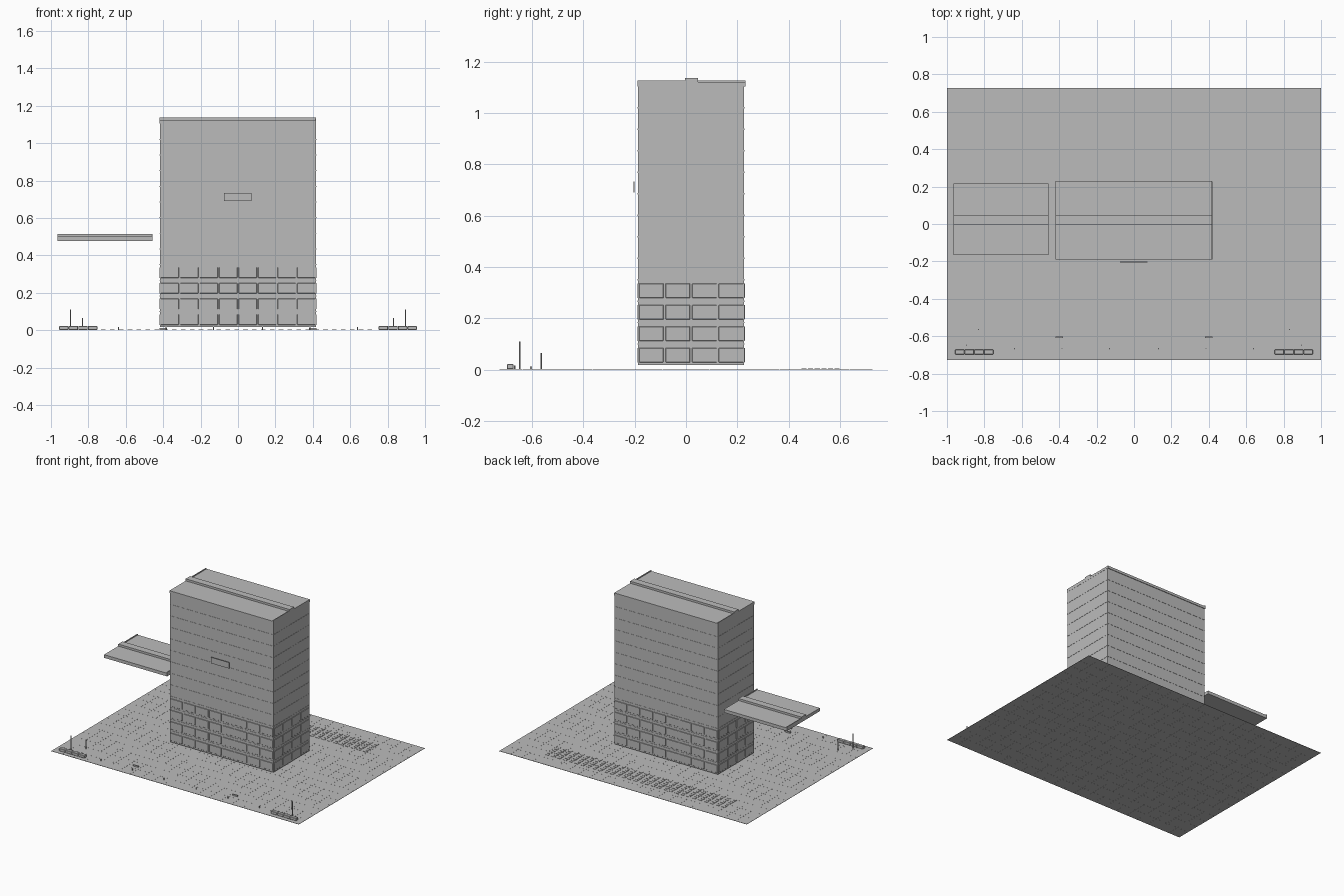
import bpy, bmesh
from mathutils import Matrix, Vector

if "Cube" in bpy.data.objects:
    bpy.data.objects.remove(bpy.data.objects["Cube"])

grey = bpy.data.materials.new("concrete_grey")
grey.diffuse_color = (0.5, 0.5, 0.5, 1)
grey.use_nodes = True
grey.node_tree.nodes["Principled BSDF"].inputs["Base Color"].default_value = grey.diffuse_color


def boxes(name, items, bevel=0.0):
    """One object made of boxes given as (x0, x1, y0, y1, z0, z1)."""
    bm = bmesh.new()
    for x0, x1, y0, y1, z0, z1 in items:
        centre = Vector(((x0 + x1) / 2, (y0 + y1) / 2, (z0 + z1) / 2))
        size = Matrix.Diagonal((x1 - x0, y1 - y0, z1 - z0, 1))
        bmesh.ops.create_cube(bm, size=1, matrix=Matrix.Translation(centre) @ size)
    return finish(name, bm, bevel)


def cylinders(name, items, sides=8):
    """One object made of upright posts given as (x, y, radius, z0, z1)."""
    bm = bmesh.new()
    for x, y, r, z0, z1 in items:
        bmesh.ops.create_cone(bm, cap_ends=True, segments=sides, radius1=r, radius2=r,
                              depth=z1 - z0, matrix=Matrix.Translation((x, y, (z0 + z1) / 2)))
    return finish(name, bm)


def finish(name, bm, bevel=0.0):
    mesh = bpy.data.meshes.new(name)
    bm.to_mesh(mesh)
    bm.free()
    mesh.materials.append(grey)
    ob = bpy.data.objects.new(name, mesh)
    bpy.context.collection.objects.link(ob)
    if bevel:
        mod = ob.modifiers.new("bevel", 'BEVEL')
        mod.width, mod.segments = bevel, 1
    return ob


# Paved ground: 22 x 16 square tiles with hairline joints
T, G = 2 / 22, 0.0003
boxes("ground_tiles", [(-1 + i * T + G, -1 + (i + 1) * T - G,
                        (j - 8) * T + G, (j - 7) * T - G, 0, 0.002)
                       for i in range(22) for j in range(16)])

# Tower body, raised just off the paving
X, Y0, Y1 = 0.417, -0.187, 0.227
FLOOR = 0.0837
boxes("tower_walls", [(-X, X, Y0, Y1, 0.018, 1.105)])

# Thin floor lines around the tower
e = 0.0015
boxes("floor_bands", [(-X - e, X + e, Y0 - e, Y1 + e, z - 0.0025, z + 0.0025)
                      for z in [0.1 + k * FLOOR for k in range(12)]])

# Slightly raised window bays on the four lowest storeys, all sides
p = 0.003
panels = []
bay_x, bay_y = 2 * X / 8, (Y1 - Y0) / 4
for k in range(4):
    z0 = 0.029 + k * FLOOR
    z1 = z0 + 0.056
    for i in range(8):
        a = -X + i * bay_x
        panels.append((a + 0.004, a + bay_x - 0.004, Y0 - p, Y0 + 0.002, z0, z1))
        panels.append((a + 0.004, a + bay_x - 0.004, Y1 - 0.002, Y1 + p, z0, z1))
    for j in range(4):
        b = Y0 + j * bay_y
        panels.append((X - 0.002, X + p, b + 0.004, b + bay_y - 0.004, z0, z1))
        panels.append((-X - p, -X + 0.002, b + 0.004, b + bay_y - 0.004, z0, z1))
boxes("window_bays", panels, bevel=0.0015)


def roof(name, x0, x1, y0, y1, z0, z1):
    """Flat slab with a raised spine and an end lip on each half."""
    boxes(name + "_slab", [(x0, x1, y0, y1, z0, z1)])
    boxes(name + "_spine", [(x0, x1, -0.003, 0.047, z1 - 0.01, z1 + 0.015)])
    boxes(name + "_end_lips", [(x1 - 0.006, x1, y0, -0.003, z1 - 0.005, z1 + 0.006),
                               (x0, x0 + 0.006, 0.047, y1, z1 - 0.005, z1 + 0.006)])


# Tower roof and the side canopy
roof("tower_roof", -0.421, 0.418, -0.19, 0.231, 1.104, 1.122)
roof("side_canopy", -0.965, -0.457, -0.166, 0.216, 0.477, 0.5)

# Blank plate hung in front of the facade
boxes("facade_plate", [(-0.076, 0.071, -0.205, -0.2, 0.69, 0.734)])

# Rear paving grid of small rectangular plates
boxes("rear_grid_plates", [(x - 0.0125, x + 0.0125, y - 0.010, y + 0.010, 0.001, 0.004)
                           for x in [-0.72 + i * 0.0475 for i in range(31)]
                           for y in [0.46 + j * 0.0258 for j in range(6)]])

# Planters, poles and small fittings along the front, on both sides
planters, poles, blocks, bollards = [], [], [], []
for s in (-1, 1):
    for i in range(4):
        a = s * (0.752 + i * 0.0515)
        b = s * (0.752 + (i + 1) * 0.0515 - 0.001)
        planters.append((min(a, b), max(a, b), -0.697, -0.672, 0.002, 0.022))
    poles.append((s * 0.895, -0.648, 0.003, 0.001, 0.11))
    poles.append((s * 0.832, -0.565, 0.003, 0.001, 0.066))
    blocks.append((s * 0.4 - 0.02, s * 0.4 + 0.02, -0.609, -0.601, 0.001, 0.012))
    for x in (0.13, 0.385, 0.64):
        bollards.append((s * x, -0.667, 0.003, 0.001, 0.016))
boxes("planters", planters, bevel=0.002)
boxes("front_benches", blocks)
cylinders("lamp_poles", poles)
cylinders("bollards", bollards, sides=6)
